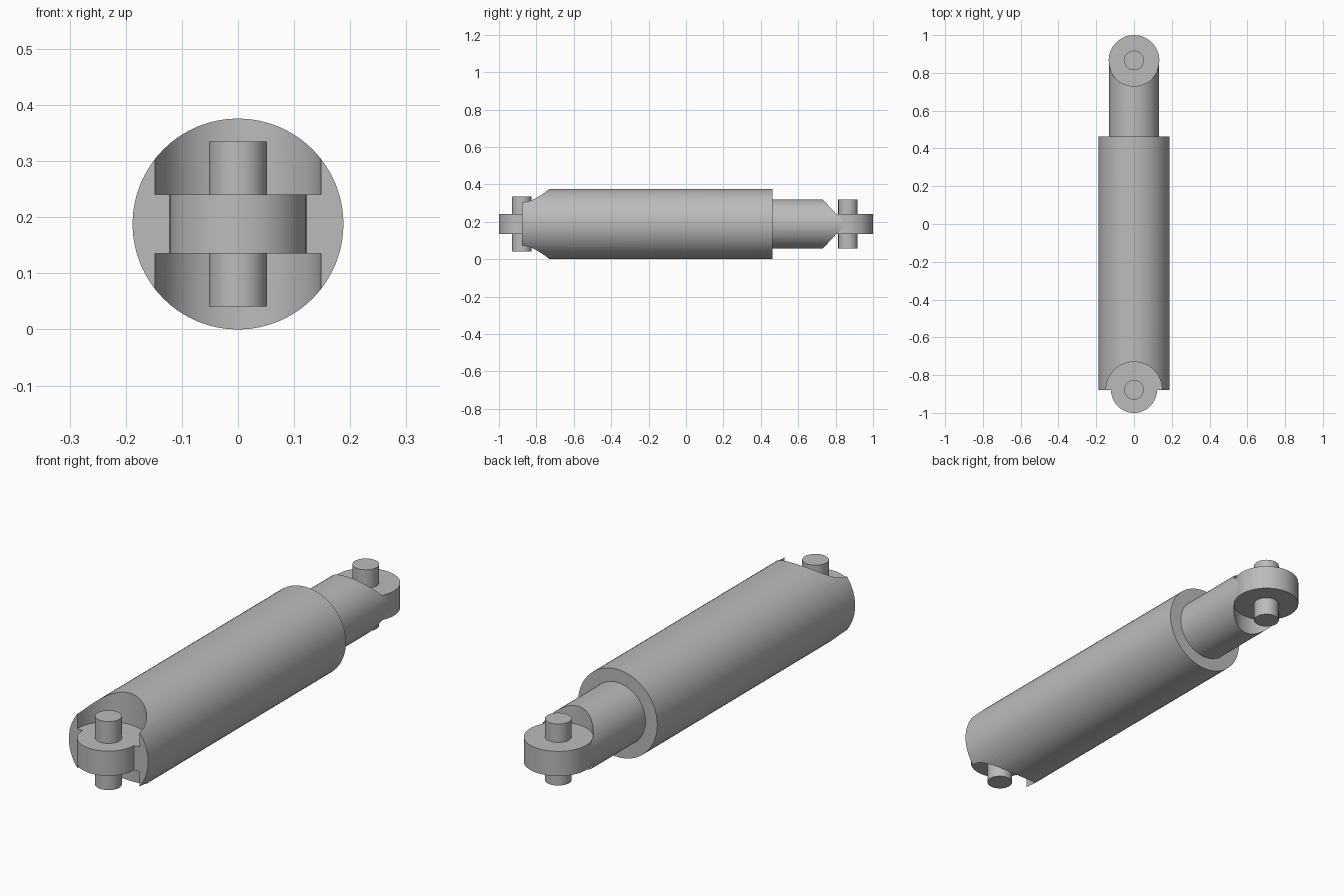
import bpy
import math

if "Cube" in bpy.data.objects:
    bpy.data.objects.remove(bpy.data.objects["Cube"], do_unlink=True)

AXIS_Z = 0.188            # height of the long axis
EYE_LOW, EYE_HIGH = 0.135, 0.241

steel = bpy.data.materials.new("plain grey")
steel.use_nodes = True
grey = (0.5, 0.5, 0.5, 1)
steel.diffuse_color = grey
steel.node_tree.nodes["Principled BSDF"].inputs["Base Color"].default_value = grey


def activate(obj):
    bpy.ops.object.select_all(action='DESELECT')
    obj.select_set(True)
    bpy.context.view_layer.objects.active = obj


def smooth(obj):
    activate(obj)
    bpy.ops.object.shade_smooth_by_angle(angle=math.radians(30))


def upright(name, radius, y, low, high):
    """Vertical round part between two heights."""
    bpy.ops.mesh.primitive_cylinder_add(
        vertices=64, radius=radius, depth=high - low, location=(0, y, (low + high) / 2))
    obj = bpy.context.object
    obj.name = name
    obj.data.materials.append(steel)
    return obj


def barrel(name, radius, front, back):
    """Round part lying along y."""
    bpy.ops.mesh.primitive_cylinder_add(
        vertices=64, radius=radius, depth=back - front,
        location=(0, (front + back) / 2, AXIS_Z), rotation=(math.pi / 2, 0, 0))
    obj = bpy.context.object
    obj.name = name
    obj.data.materials.append(steel)
    return obj


def notch(target, radius, y):
    """Cut round pockets above and below the mounting eye."""
    for low, high in ((EYE_HIGH, 0.6), (-0.2, EYE_LOW)):
        cutter = upright("pocket_cutter", radius, y, low, high)
        cutter.hide_render = True
        activate(target)
        mod = target.modifiers.new("pocket", 'BOOLEAN')
        mod.operation = 'DIFFERENCE'
        mod.solver = 'EXACT'
        mod.object = cutter
        bpy.ops.object.modifier_apply(modifier=mod.name)
        bpy.data.objects.remove(cutter, do_unlink=True)
    smooth(target)


# Outer cylinder and sliding rod
body = barrel("outer_cylinder", 0.188, -0.878, 0.463)
notch(body, 0.148, -0.878)
rod = barrel("piston_rod", 0.132, 0.4, 0.866)
notch(rod, 0.136, 0.866)

# Mounting eye and pin at each end: y, eye radius, pin half height
for end, y, eye_radius, half in (("front", -0.878, 0.122, 0.147),
                                 ("rear", 0.866, 0.134, 0.132)):
    smooth(upright(end + "_eye", eye_radius, y, EYE_LOW, EYE_HIGH))
    smooth(upright(end + "_pin", 0.052, y, AXIS_Z - half, AXIS_Z + half))
